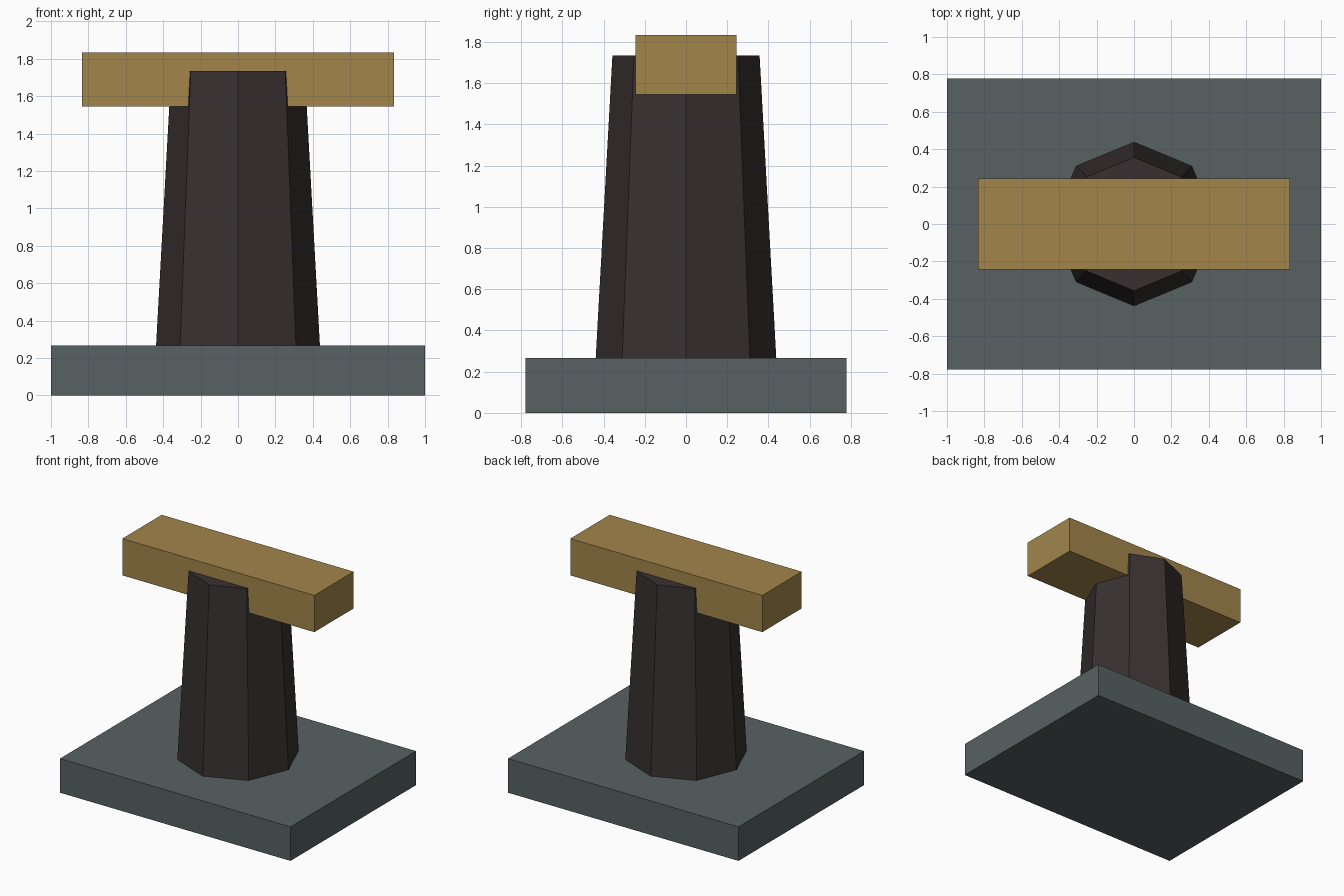
import bpy
import math

cube = bpy.data.objects.get("Cube")
if cube:
    bpy.data.objects.remove(cube, do_unlink=True)


def material(name, rgb):
    mat = bpy.data.materials.new(name)
    mat.use_nodes = True
    mat.diffuse_color = (*rgb, 1)
    mat.node_tree.nodes["Principled BSDF"].inputs["Base Color"].default_value = (*rgb, 1)
    return mat


def finish(name, mat):
    obj = bpy.context.object
    obj.name = name
    obj.data.materials.append(mat)
    return obj


def box(name, width, depth, bottom, top, mat):
    bpy.ops.mesh.primitive_cube_add(size=1, location=(0, 0, (bottom + top) / 2))
    obj = finish(name, mat)
    obj.scale = (width, depth, top - bottom)
    bpy.ops.object.transform_apply(location=False, rotation=False, scale=True)


slate = material("slate grey", (0.095, 0.12, 0.125))
dark = material("dark brown", (0.04, 0.03, 0.03))
ochre = material("ochre", (0.36, 0.235, 0.071))

# Base slab
BASE_TOP = 0.267
box("base", 2, 1.556, 0, BASE_TOP, slate)

# Tapered octagonal column, corners on the axes
COLUMN_TOP = 1.735
bpy.ops.mesh.primitive_cone_add(
    vertices=8, radius1=0.438, radius2=0.357, depth=COLUMN_TOP - BASE_TOP,
    location=(0, 0, (BASE_TOP + COLUMN_TOP) / 2))
finish("column", dark)

# Crossbeam set into the column top
box("crossbeam", 1.666, 0.488, 1.545, 1.833, ochre)
